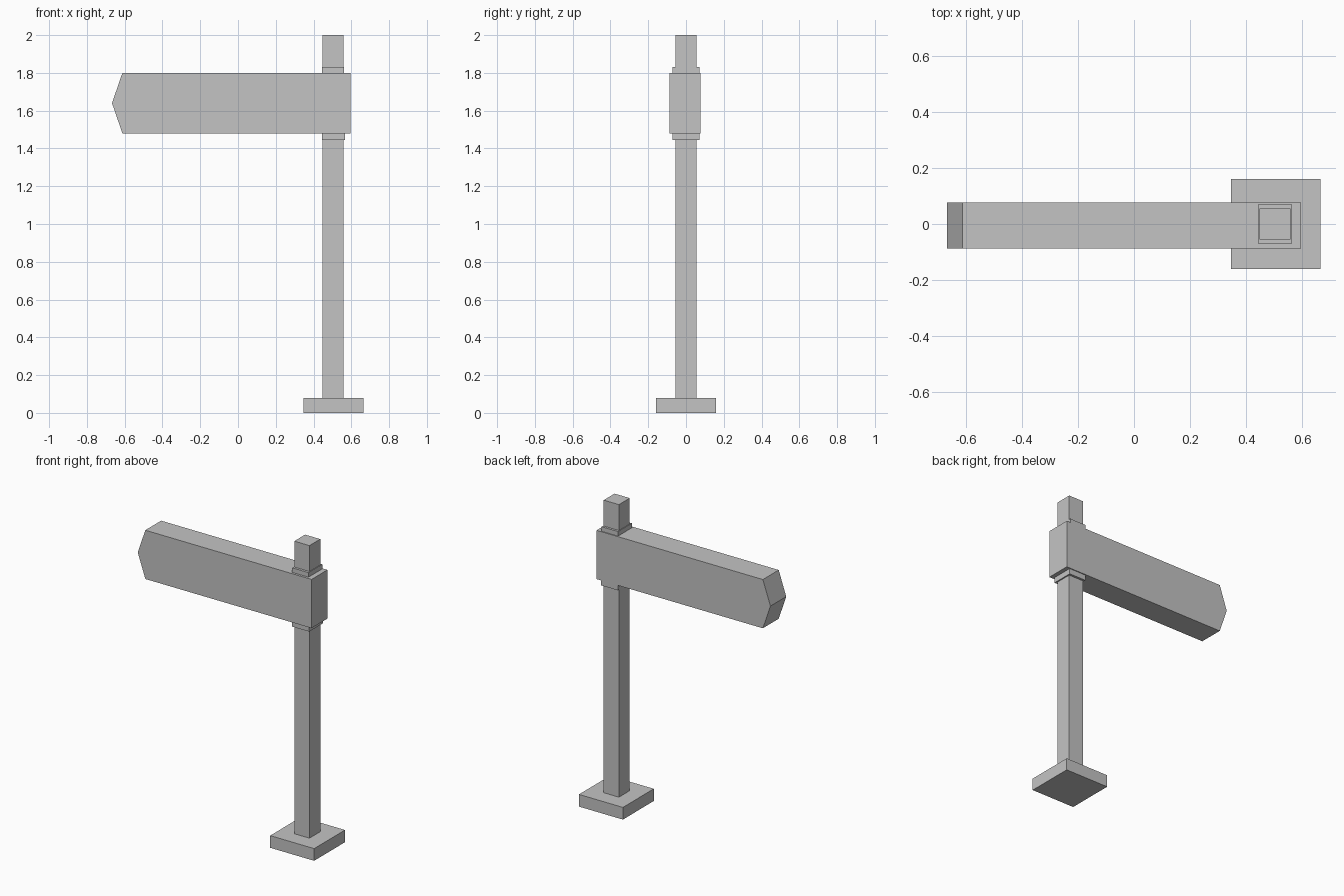
import bpy

if "Cube" in bpy.data.objects:
    bpy.data.objects.remove(bpy.data.objects["Cube"])

grey = bpy.data.materials.new("plain_grey")
grey.diffuse_color = (0.55, 0.55, 0.55, 1.0)
grey.use_nodes = True
grey.node_tree.nodes["Principled BSDF"].inputs["Base Color"].default_value = grey.diffuse_color


def prism(name, outline, y0, y1):
    """Extrude an outline in the x-z plane from y0 (front) to y1 (back)."""
    n = len(outline)
    verts = [(x, y, z) for y in (y0, y1) for x, z in outline]
    faces = [tuple(range(n)), tuple(reversed(range(n, 2 * n)))]
    faces += [(i, i + n, (i + 1) % n + n, (i + 1) % n) for i in range(n)]
    mesh = bpy.data.meshes.new(name)
    mesh.from_pydata(verts, [], faces)
    mesh.materials.append(grey)
    obj = bpy.data.objects.new(name, mesh)
    bpy.context.collection.objects.link(obj)
    return obj


def box(name, x0, x1, y0, y1, z0, z1):
    return prism(name, [(x0, z0), (x1, z0), (x1, z1), (x0, z1)], y0, y1)


# foot plate and square post
box("base_plate", 0.346, 0.665, -0.16, 0.16, 0.0, 0.08)
box("post", 0.448, 0.558, -0.056, 0.056, 0.08, 2.0)

# collars that clamp the board above and below
box("lower_collar", 0.444, 0.567, -0.072, 0.071, 1.444, 1.50)
box("upper_collar", 0.444, 0.562, -0.072, 0.071, 1.78, 1.83)

# direction board with a blunt point on the left
prism("arrow_board",
      [(0.595, 1.48), (0.595, 1.80), (-0.612, 1.80),
       (-0.667, 1.64), (-0.612, 1.48)][::-1],
      -0.087, 0.077)
